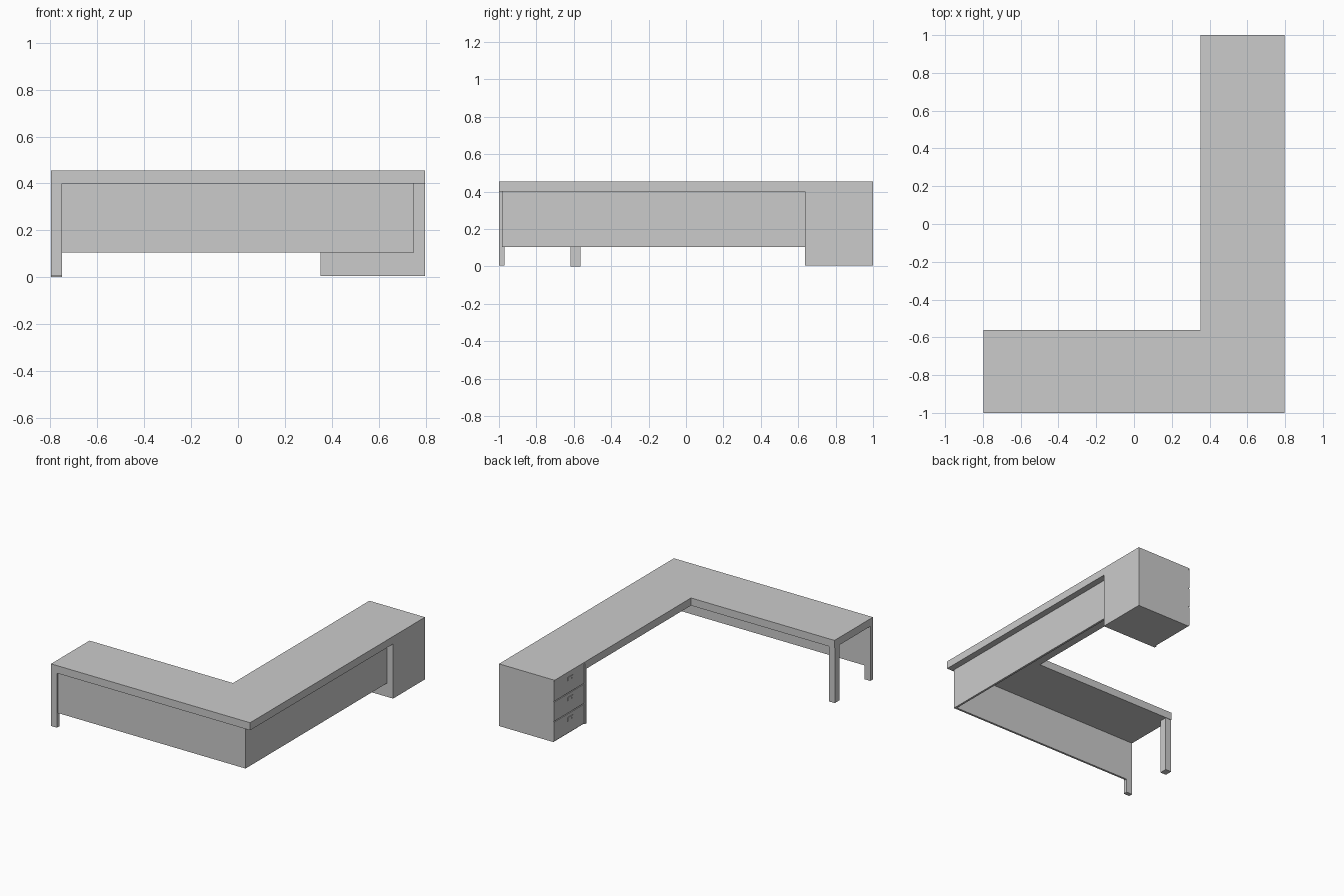
import bpy, bmesh

if "Cube" in bpy.data.objects:
    bpy.data.objects.remove(bpy.data.objects["Cube"])

X, TOP, UNDER = 0.797, 0.455, 0.40    # half width, desktop top and underside
CAB_X, CAB_Y = 0.352, 0.635           # inner corner of the drawer cabinet


def finish(name, bm):
    bmesh.ops.recalc_face_normals(bm, faces=bm.faces)
    mesh = bpy.data.meshes.new(name)
    bm.to_mesh(mesh)
    bm.free()
    obj = bpy.data.objects.new(name, mesh)
    bpy.context.collection.objects.link(obj)
    return obj


def prism(name, outline, z0, z1):
    bm = bmesh.new()
    face = bm.faces.new([bm.verts.new((x, y, z0)) for x, y in outline])
    ext = bmesh.ops.extrude_face_region(bm, geom=[face], use_keep_orig=True)
    verts = [g for g in ext["geom"] if isinstance(g, bmesh.types.BMVert)]
    bmesh.ops.translate(bm, verts=verts, vec=(0, 0, z1 - z0))
    return finish(name, bm)


def box(name, x0, x1, y0, y1, z0, z1):
    return prism(name, [(x0, y0), (x1, y0), (x1, y1), (x0, y1)], z0, z1)


# L-shaped desktop, running up to the cabinet
prism("desktop", [(-X, -1), (X, -1), (X, CAB_Y), (CAB_X, CAB_Y),
                  (CAB_X, -0.56), (-X, -0.56)], UNDER, TOP)

# Legs at the left end
box("front_leg", -X, -0.75, -1, -0.97, 0.005, UNDER)
box("back_leg", -X, -0.75, -0.617, -0.563, 0, UNDER)

# Recessed modesty panels, joined at the corner
prism("modesty_panel", [(-0.75, -0.985), (0.75, -0.985), (0.75, CAB_Y),
                        (0.735, CAB_Y), (0.735, -0.97), (-0.75, -0.97)],
      0.105, UNDER)

# Cabinet carcass with a shallow step behind the drawer fronts
prism("cabinet", [(CAB_X, CAB_Y), (X, CAB_Y), (X, 1), (CAB_X + 0.01, 1),
                  (CAB_X + 0.01, CAB_Y + 0.02), (CAB_X, CAB_Y + 0.02)],
      0.005, TOP)
box("cabinet_top_rail", CAB_X, CAB_X + 0.01, CAB_Y + 0.02, 1, TOP - 0.012, TOP)

# Three drawers, each with a small bracket handle
for i in range(3):
    z0 = 0.012 + i * 0.145
    z1 = z0 + 0.139
    box(f"drawer_front_{i + 1}", CAB_X + 0.003, CAB_X + 0.01,
        CAB_Y + 0.024, 1, z0, z1)
    hz = z1 - 0.035
    box(f"handle_bar_{i + 1}", CAB_X - 0.001, CAB_X + 0.003, 0.79, 0.85, hz, hz + 0.01)
    for side, y in (("front", 0.79), ("back", 0.84)):
        box(f"handle_{side}_end_{i + 1}", CAB_X - 0.001, CAB_X + 0.003,
            y, y + 0.01, hz - 0.015, hz)
